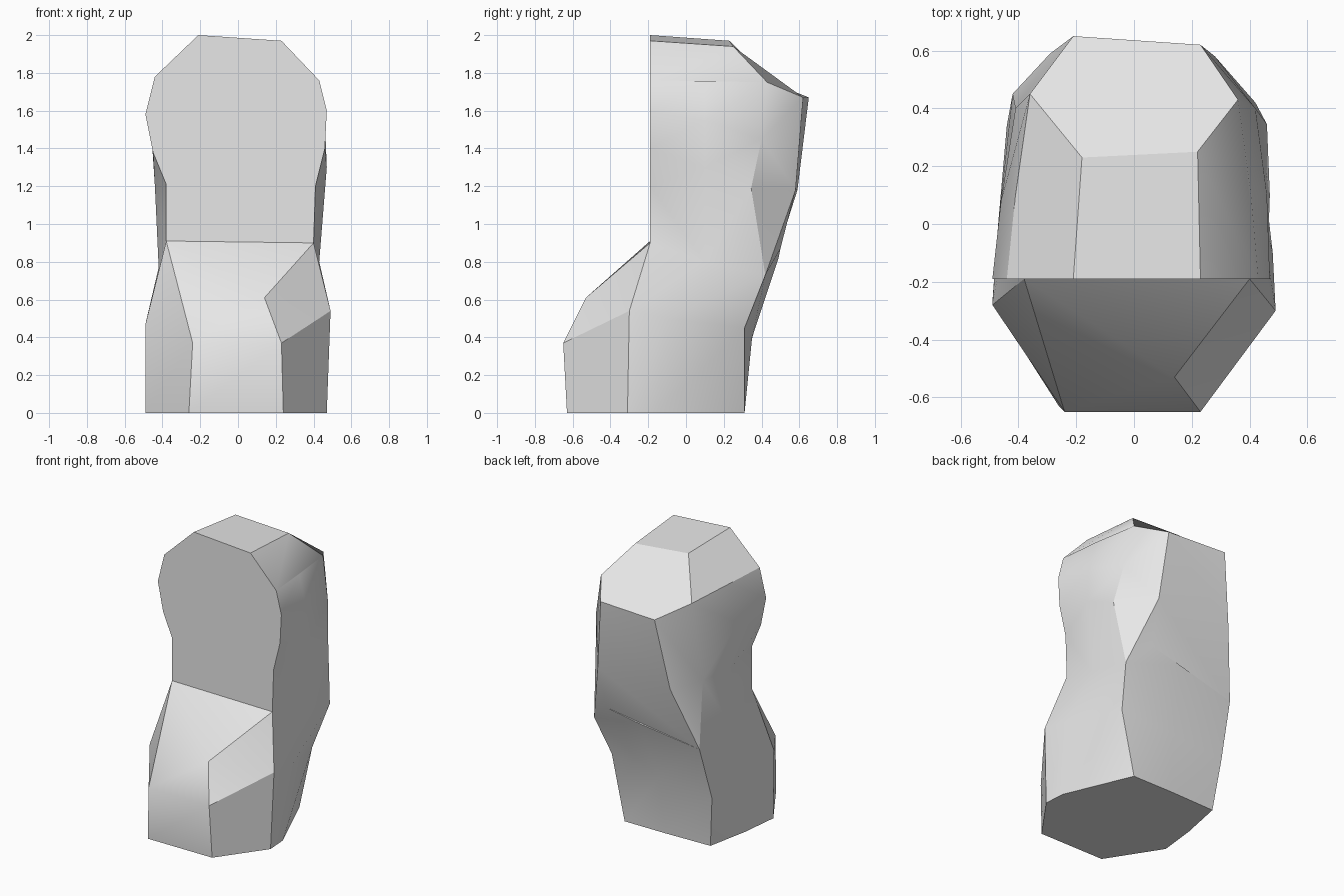
import bpy, bmesh, math

cube = bpy.data.objects.get("Cube")
if cube:
    bpy.data.objects.remove(cube)

stone = bpy.data.materials.new("light_grey_stone")
stone.use_nodes = True
grey = (0.8, 0.8, 0.8, 1)
stone.diffuse_color = grey
stone.node_tree.nodes["Principled BSDF"].inputs["Base Color"].default_value = grey

mesh = bpy.data.meshes.new("carved_rock")
rock = bpy.data.objects.new("carved_rock", mesh)
bpy.context.collection.objects.link(rock)
mesh.materials.append(stone)
bm = bmesh.new()


def face(*points):
    """Add one polygon; shared corners are welded at the end."""
    return bm.faces.new([bm.verts.new(p) for p in points])


def strip(a, b):
    """Fill the gap between two ribs, climbing whichever rib is lower."""
    i = j = 0
    while i < len(a) - 1 or j < len(b) - 1:
        climb_a = j == len(b) - 1 or (i < len(a) - 1 and a[i + 1][2] <= b[j + 1][2])
        if climb_a:
            face(a[i], b[j], a[i + 1])
            i += 1
        else:
            face(a[i], b[j], b[j + 1])
            j += 1


def flat_edge(outline):
    """Points on the flat front plane, given as x and z."""
    return [(x, -.19, z) for x, z in outline]


# Vertical ribs around the body, each from the ground up
left_front = [(.47, -.31, 0), (.49, -.3, .54)] + flat_edge(
    [(.4, .9), (.41, 1.2), (.46, 1.4), (.47, 1.6), (.43, 1.76)])
left_side = [(.46, -.16, 0), (.48, -.1, .5), (.43, .1, .8), (.47, .1, 1.3),
             (.46, .1, 1.55), (.405, .1, 1.757)]
left_back = [(.26, .31, 0), (.36, .31, .45), (.42, .42, .73), (.46, .345, 1.19),
             (.42, .4, 1.45), (.36, .43, 1.75)]
back_ridge = [(-.05, .31, 0), (-.03, .35, .4), (.02, .49, .82), (.27, .5, .87),
              (.28, .58, 1.18), (.23, .62, 1.67)]
right_back = [(-.4, .3, 0), (-.44, .34, .36), (-.42, .45, .74), (-.29, .59, 1.18),
              (-.21, .65, 1.67)]
right_shoulder = right_back[:3] + [(-.41, .4, 1.2), (-.36, .45, 1.75)]
right_side = [(-.46, 0, 0), (-.47, 0, .45), (-.42, .1, .77), (-.44, .12, 1.2),
              (-.46, .08, 1.5), (-.41, .1, 1.77)]
right_front = [(-.49, -.27, 0), (-.49, -.28, .47)] + flat_edge(
    [(-.38, .91), (-.38, 1.21), (-.45, 1.38), (-.49, 1.58), (-.44, 1.78)])

# Body walls
for a, b in [(left_front, left_side), (left_side, left_back), (left_back, back_ridge),
             (back_ridge, right_back), (right_back[2:], right_shoulder[2:]),
             (right_shoulder, right_side), (right_side, right_front)]:
    strip(a, b)

# Toe block below the ledge
toe_r, toe_l = [(-.26, -.63, 0), (-.24, -.65, .37)], [(.24, -.63, 0), (.23, -.65, .37)]
for a, b in [(right_front, toe_r), (toe_r, toe_l), (toe_l, left_front)]:
    face(a[0], b[0], b[1], a[1])

# Sloping ledge with a raised knuckle
knuckle = (.14, -.53, .61)
face(right_front[1], toe_r[1], right_front[2])
ledge = [right_front[2], toe_r[1], toe_l[1], left_front[1], left_front[2]]
for k, corner in enumerate(ledge):
    face(corner, ledge[(k + 1) % len(ledge)], knuckle)

# Flat front and faceted cap
peak_r, peak_l = flat_edge([(-.21, 2), (.23, 1.97)])
cap_r, cap_l = (-.18, .23, 1.97), (.22, .25, 1.94)
face(*left_front[2:], peak_l, peak_r, *reversed(right_front[2:]))
face(peak_r, peak_l, cap_l, cap_r)
face(cap_r, cap_l, left_back[-1], back_ridge[-1], right_back[-1], right_shoulder[-1])
face(peak_l, left_front[-1], left_side[-1], left_back[-1], cap_l)
face(peak_r, cap_r, right_shoulder[-1], right_side[-1], right_front[-1])

# Underside
face(*[rib[0] for rib in (toe_r, toe_l, left_front, left_side, left_back,
                          back_ridge, right_back, right_side, right_front)])

bmesh.ops.remove_doubles(bm, verts=bm.verts[:], dist=.001)
bmesh.ops.recalc_face_normals(bm, faces=bm.faces[:])
bm.to_mesh(mesh)
bm.free()

bpy.context.view_layer.objects.active = rock
rock.select_set(True)
bpy.ops.object.shade_smooth_by_angle(angle=math.radians(30))
